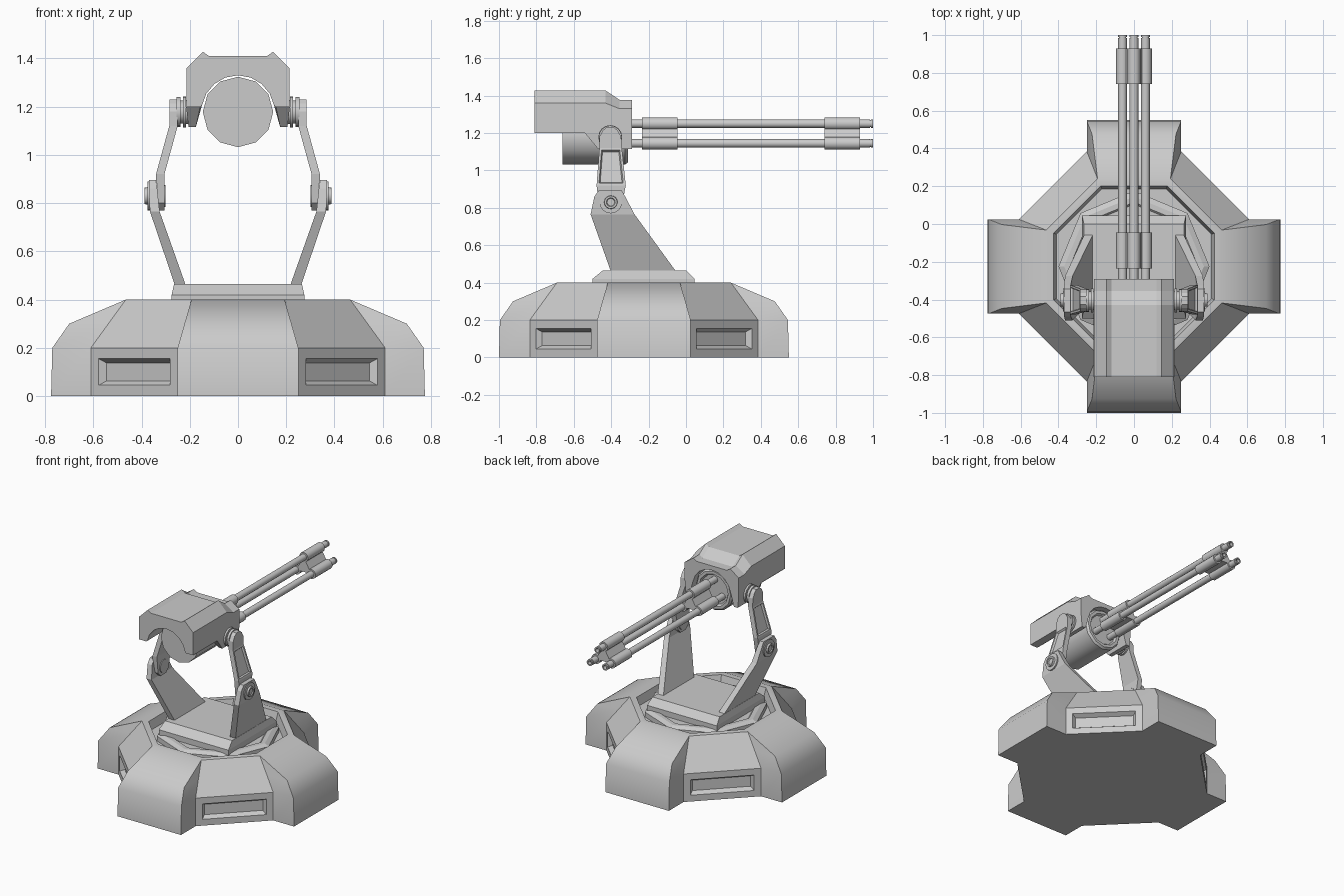
import bpy, bmesh
from math import sin, cos, pi, radians
from mathutils import Vector

if "Cube" in bpy.data.objects:
    bpy.data.objects.remove(bpy.data.objects["Cube"])

CY = -0.225            # y of the base centre
PY, PZ = -0.405, 1.178 # gun pivot


def loft(name, rings, mirror=False, panels=None, smooth=None):
    """Skin a list of equal-length rings, cap both ends; optionally sink panels."""
    bm = bmesh.new()
    vs = [[bm.verts.new(p) for p in r] for r in rings]
    n = len(vs[0])
    for a, b in zip(vs, vs[1:]):
        for i in range(n):
            j = (i + 1) % n
            bm.faces.new((a[i], a[j], b[j], b[i]))
    bm.faces.new(vs[0][::-1])
    bm.faces.new(vs[-1])
    bmesh.ops.remove_doubles(bm, verts=bm.verts, dist=1e-4)
    bmesh.ops.recalc_face_normals(bm, faces=bm.faces)
    if panels:
        test, margin, bevel, depth = panels
        bm.normal_update()
        faces = [f for f in bm.faces if test(f)]
        bmesh.ops.inset_individual(bm, faces=faces, thickness=margin, use_even_offset=True)
        bmesh.ops.inset_individual(bm, faces=faces, thickness=bevel, depth=-depth, use_even_offset=True)
    me = bpy.data.meshes.new(name)
    bm.to_mesh(me)
    bm.free()
    ob = bpy.data.objects.new(name, me)
    bpy.context.collection.objects.link(ob)
    if mirror:
        ob.modifiers.new("mirror", 'MIRROR')
    if smooth:
        bpy.ops.object.select_all(action='DESELECT')
        ob.select_set(True)
        bpy.context.view_layer.objects.active = ob
        bpy.ops.object.shade_smooth_by_angle(angle=radians(smooth))
    return ob


def turned(name, axis, centre, profile, n, mirror=False, smooth=35):
    """Turned part: profile is (position along axis, radius)."""
    c, rings = Vector(centre), []
    for t, r in profile:
        ring = []
        for i in range(n):
            u, v = r * sin(2 * pi * i / n), r * cos(2 * pi * i / n)
            off = {'X': (t, u, v), 'Y': (u, t, v), 'Z': (u, v, t)}[axis]
            ring.append(c + Vector(off))
        rings.append(ring)
    return loft(name, rings, mirror, smooth=smooth)


def rect(x0, x1, y0, y1, z):
    return [(x0, y0, z), (x1, y0, z), (x1, y1, z), (x0, y1, z)]


# Base: octagon body with four lobes and a sunken top
def base_ring(z, r, w, d, dw):
    pts = []
    for k in range(4):
        c, s = round(cos(k * pi / 2)), round(sin(k * pi / 2))
        for x, y in ((d, -dw), (r, -w), (r, w), (d, dw)):
            pts.append((c * x - s * y, s * x + c * y + CY, z))
    return pts


def is_diagonal(f):
    n = f.normal
    return abs(n.z) < 0.05 and abs(abs(n.x) - abs(n.y)) < 0.05 and f.calc_area() > 0.05


loft("base", [base_ring(0, .775, .25, .61, .25),
              base_ring(.2, .77, .25, .61, .25),
              base_ring(.3, .70, .222, .5375, .2215),
              base_ring(.4, .465, .193, .465, .193),
              base_ring(.4, .425, .176, .425, .176),
              base_ring(.34, .41, .17, .41, .17)],
     panels=(is_diagonal, .045, .018, .03), smooth=35)

# Turntable and platform
turned("turntable", 'Z', (0, CY, 0),
       [(.33, .40), (.375, .40), (.39, .37), (.39, .34), (.38, .33)], 8, smooth=None)
loft("platform", [rect(-.275, .275, -.50, .045, .37),
                  rect(-.275, .275, -.50, .045, .42),
                  rect(-.265, .265, -.445, .0, .465)])

# Legs: rows of (z, y0, y1, x0, x1), mirrored
def leg(name, rows, panels=None):
    loft(name, [rect(x0, x1, y0, y1, z) for z, y0, y1, x0, x1 in rows], True, panels)


leg("lower_leg", [(.455, -.40, -.05, .215, .26),
                  (.765, -.51, -.275, .325, .365),
                  (.86, -.49, -.325, .335, .37),
                  (.895, -.465, -.345, .335, .37)])
leg("upper_leg", [(.77, -.435, -.375, .305, .34),
                  (.80, -.465, -.345, .305, .34),
                  (.92, -.478, -.322, .305, .34),
                  (1.12, -.463, -.343, .25, .285),
                  (1.18, -.463, -.347, .25, .285),
                  (1.213, -.445, -.365, .25, .285),
                  (1.23, -.425, -.385, .25, .285)],
    panels=(lambda f: f.normal.x > 0.9 and f.calc_area() > 0.02, .012, .006, .012))

# Knee bolts and gun trunnions
turned("knee_bolt", 'X', (0, -.402, .83),
       [(.30, .045), (.365, .06), (.376, .06), (.376, .036), (.388, .034), (.388, .024), (.382, .02)],
       16, True)
turned("trunnion", 'X', (0, PY, PZ),
       [(.19, .05), (.215, .05), (.215, .064), (.228, .064), (.228, .048),
        (.238, .048), (.238, .062), (.255, .062)], 16, True)

# Gun drum
turned("gun_drum", 'Y', (0, 0, PZ),
       [(-.66, .146), (-.325, .146), (-.31, .135), (-.31, .115), (-.325, .105)], 12)

# Housing: arched cross-section lofted along y
def hood(y, drop, zb):
    xo, xi = (.215, .157) if zb > 1.15 else (.205, .175)
    half = [(.12, 1.41 - drop), (.145, 1.427 - drop), (.213, 1.36 - drop * .6),
            (.213, 1.2), (xo, zb), (xi, zb)]
    half += [(.152 * cos(radians(a)), PZ + .152 * sin(radians(a))) for a in (10, 30, 50, 70)]
    pts = half + [(0, PZ + .152)] + [(-x, z) for x, z in half[::-1]]
    return [(x, y, z) for x, z in pts]


loft("gun_housing", [hood(-.81, 0, 1.199), hood(-.54, 0, 1.199), hood(-.47, 0, 1.115),
                     hood(-.43, 0, 1.115), hood(-.355, .05, 1.115), hood(-.29, .05, 1.115)])

# Three barrels with clamps
for i in range(3):
    a = i * 2 * pi / 3
    c = (.07 * sin(a), 0, 1.18 + .07 * cos(a))
    turned(f"barrel_{i + 1}", 'Y', c,
           [(-.34, .023), (.985, .023), (.985, .019), (.99, .019), (.99, .023),
            (1.0, .023), (1.0, .014), (.97, .013)], 12)
    for tag, y0, y1 in (("rear", -.235, -.045), ("front", .74, .93)):
        turned(f"{tag}_sleeve_{i + 1}", 'Y', c, [(y0, .034), (y1, .034)], 12)
for tag, y0, y1 in (("rear", -.235, -.045), ("front", .74, .93)):
    turned(f"{tag}_clamp", 'Y', (0, 0, 1.18), [(y0, .07), (y1, .07)], 3, smooth=None)
